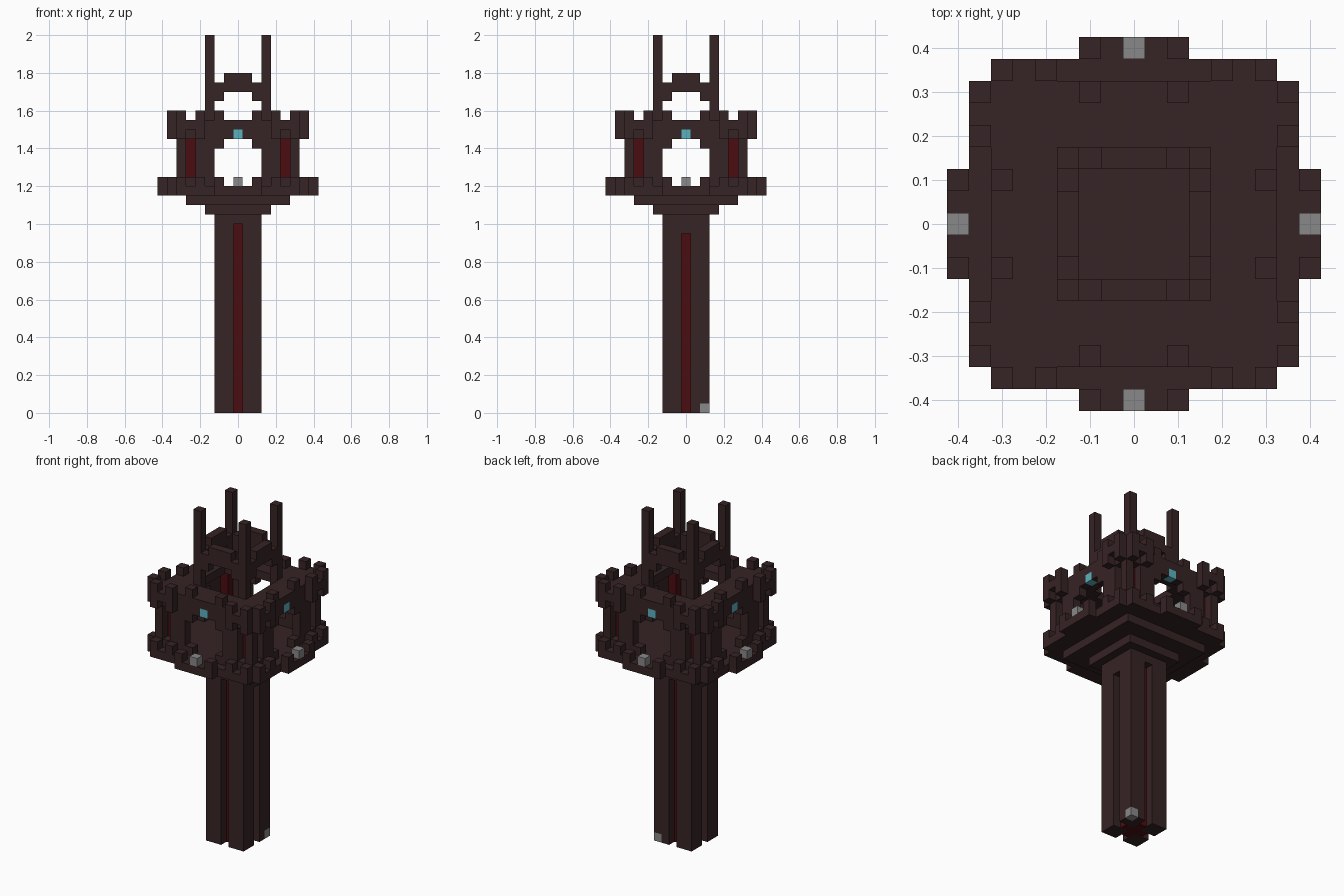
import bpy
import bmesh
import math
from mathutils import Vector

U = 0.05  # edge length of one block

if "Cube" in bpy.data.objects:
    bpy.data.objects.remove(bpy.data.objects["Cube"], do_unlink=True)


def material(name, rgb):
    m = bpy.data.materials.new(name)
    m.use_nodes = True
    m.diffuse_color = (*rgb, 1)
    m.node_tree.nodes["Principled BSDF"].inputs["Base Color"].default_value = (*rgb, 1)
    return m


brick = material("dark brick", (0.037, 0.017, 0.018))
red = material("deep red", (0.07, 0.004, 0.005))
grey = material("stone grey", (0.25, 0.25, 0.25))
teal = material("teal glow", (0.1, 0.45, 0.51))

parts = []  # (name, material, set of block cells)


def block(xs, ys, zs):
    """Cells of a box, each axis given as (first, last) or one number."""
    spans = [(a, a) if isinstance(a, int) else a for a in (xs, ys, zs)]
    r = [range(a, b + 1) for a, b in spans]
    return {(x, y, z) for x in r[0] for y in r[1] for z in r[2]}


def around(cells):
    """Mirror in x and y and across the diagonal, for four equal sides."""
    out = set()
    for x, y, z in cells:
        for a, b in ((x, y), (y, x)):
            out |= {(s * a, t * b, z) for s in (1, -1) for t in (1, -1)}
    return out


def part(name, mat, *groups):
    parts.append((name, mat, set().union(*groups)))


# Shaft: four corner posts around a red core, grooves closed at the top
foot = block(2, 2, 0)
part("foot_stone", grey, foot)
part("shaft_posts", brick, around(block((1, 2), (1, 2), (0, 20))) - foot)
part("shaft_core", red, block((-1, 1), 0, (0, 20)), block(0, (-1, 1), (0, 20)))
part("groove_caps", brick, block(0, 2, 20), block(0, -2, 20),
     block(2, 0, (19, 20)), block(-2, 0, (19, 20)))

# Stepped capital and platform
part("capital", brick, block((-3, 3), (-3, 3), 21), block((-5, 5), (-5, 5), 22))
part("platform", brick, block((-7, 7), (-6, 6), 23), block((-6, 6), (-7, 7), 23),
     around(block((0, 2), 8, 23)))
part("platform_merlons", brick, around(block(2, 8, 24) | block(4, 7, 24) | block(6, 7, 24)))
part("platform_lamps", grey, around(block(0, 8, 24)))

# Chamber: corner piers with red inlays, rounded openings on each side
part("wall_base", brick, around(block((2, 6), 6, 24) | block(5, 5, 24)))
part("piers", brick, around(block((3, 4), 6, (25, 28)) | block(6, 6, (25, 28))))
part("pier_inlays", red, around(block(5, 5, (25, 28))))
part("lintels", brick, around(block(2, 6, 28) | block((1, 6), 6, 29) | block(5, 5, 29)))
part("window_lights", teal, around(block(0, 6, 29)))

# Roof with a central opening, corbels below and merlons above its rim
part("roof", brick, block((-6, 6), (-6, 6), 30) - block((-3, 3), (-3, 3), 30),
     around(block((4, 6), 7, 30)))
part("corbels", brick, around(block(4, 7, 29) | block(6, 7, 29)))
part("roof_merlons", brick, around(block(2, 6, 31) | block(4, 7, 31) | block(6, 7, 31)))

# Crown: four spikes joined by arches
part("spikes", brick, around(block(3, 3, (30, 39))))
part("crown_arches", brick, around(block(2, 3, (33, 34)) | block((0, 1), 3, (34, 35))))

filled = set().union(*(cells for _, _, cells in parts))


def build(name, mat, cells):
    bm = bmesh.new()
    corners = {}

    def vert(p):
        key = tuple(round(2 * c) for c in p)
        if key not in corners:
            corners[key] = bm.verts.new(Vector(p) * U)
        return corners[key]

    for cell in sorted(cells):
        centre = Vector(cell) + Vector((0, 0, 0.5))
        for axis in range(3):
            for sign in (1, -1):
                n = Vector((0, 0, 0))
                n[axis] = sign
                if tuple(int(c) for c in Vector(cell) + n) in filled:
                    continue
                a = Vector((0, 0, 0))
                a[(axis + 1) % 3] = 1
                b = n.cross(a)
                quad = ((-1, -1), (1, -1), (1, 1), (-1, 1))
                bm.faces.new([vert(centre + (n + a * i + b * j) / 2) for i, j in quad])
    # Merge coplanar block faces into large flat ones
    bmesh.ops.dissolve_limit(bm, angle_limit=math.radians(1),
                             verts=bm.verts[:], edges=bm.edges[:])
    mesh = bpy.data.meshes.new(name)
    bm.to_mesh(mesh)
    bm.free()
    mesh.materials.append(mat)
    bpy.context.collection.objects.link(bpy.data.objects.new(name, mesh))


for entry in parts:
    build(*entry)
